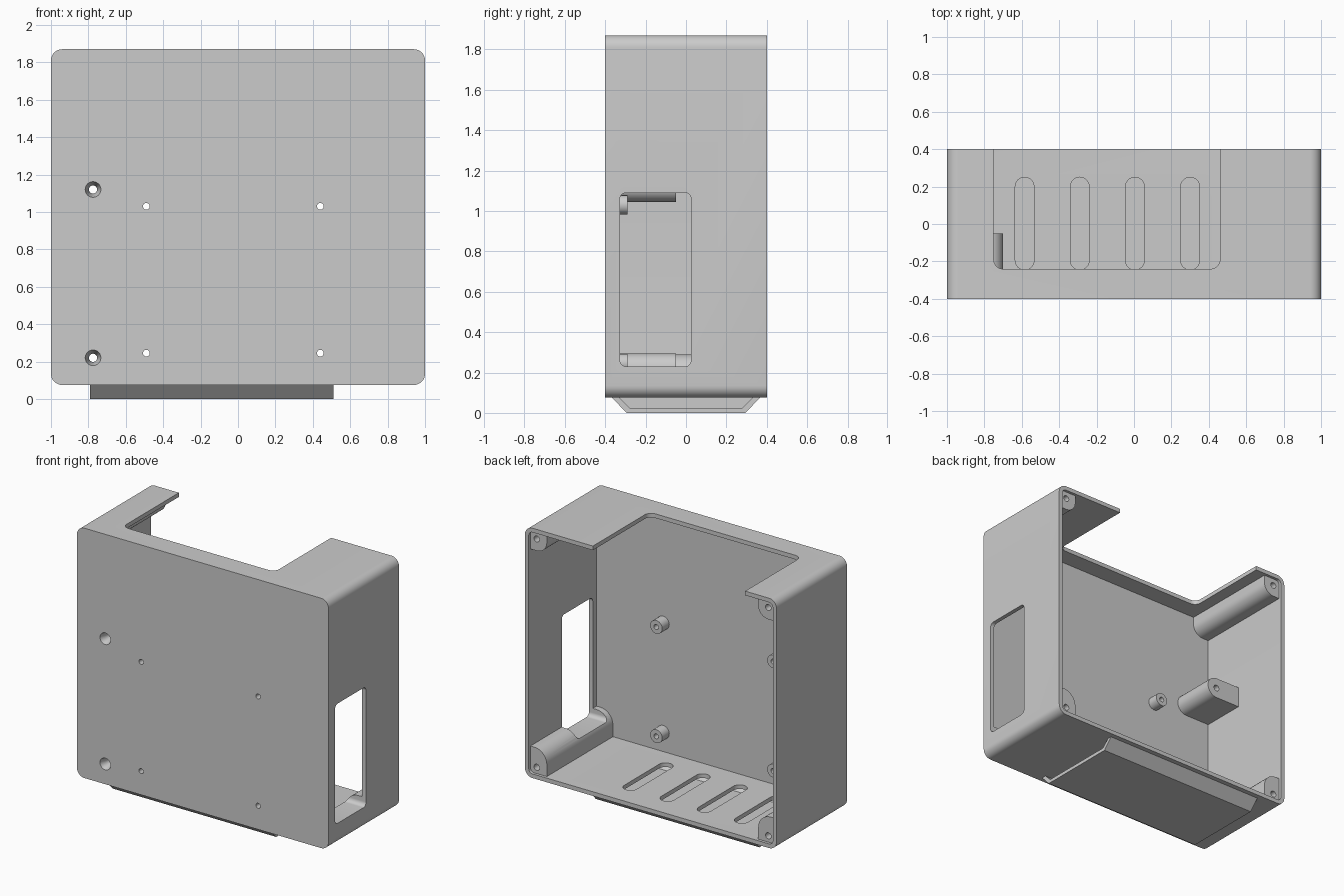
import bpy, bmesh, math

if "Cube" in bpy.data.objects:
    bpy.data.objects.remove(bpy.data.objects["Cube"])

grey = bpy.data.materials.new("plain grey")
grey.use_nodes = True
COLOUR = (0.6, 0.6, 0.6, 1)
grey.diffuse_color = COLOUR
grey.node_tree.nodes["Principled BSDF"].inputs["Base Color"].default_value = COLOUR


def rounded(u0, u1, v0, v1, radii, steps=8):
    """Rectangle with a radius per corner, counter-clockwise from upper right."""
    if not isinstance(radii, (list, tuple)):
        radii = [radii] * 4
    pts = []
    for i, r in enumerate(radii):
        cu = u1 - r if i in (0, 3) else u0 + r
        cv = v1 - r if i in (0, 1) else v0 + r
        for k in range(steps + 1 if r else 1):
            a = math.pi / 2 * (i + k / steps)
            pts.append((cu + r * math.cos(a), cv + r * math.sin(a)))
    return pts


def circle(u, v, r):
    return rounded(u - r, u + r, v - r, v + r, r, 6)


def prism(name, pts, axis, lo, hi, end_pts=None):
    """Loft a profile along an axis, to a second profile if one is given."""
    def place(p, t):
        return {"x": (t, p[0], p[1]), "y": (p[0], t, p[1]), "z": (p[0], p[1], t)}[axis]
    bm = bmesh.new()
    a = [bm.verts.new(place(p, lo)) for p in pts]
    b = [bm.verts.new(place(p, hi)) for p in end_pts or pts]
    bm.faces.new(a)
    bm.faces.new(b)
    for i in range(len(a)):
        j = (i + 1) % len(a)
        bm.faces.new((a[i], a[j], b[j], b[i]))
    bmesh.ops.remove_doubles(bm, verts=bm.verts, dist=1e-5)
    bmesh.ops.recalc_face_normals(bm, faces=bm.faces)
    mesh = bpy.data.meshes.new(name)
    bm.to_mesh(mesh)
    bm.free()
    mesh.materials.append(grey)
    obj = bpy.data.objects.new(name, mesh)
    bpy.context.collection.objects.link(obj)
    return obj


def activate(obj):
    bpy.ops.object.select_all(action="DESELECT")
    obj.select_set(True)
    bpy.context.view_layer.objects.active = obj


def finish(obj, cutters=()):
    """Cut the part, drop the cutters and shade it."""
    activate(obj)
    for cutter in cutters:
        mod = obj.modifiers.new("cut", "BOOLEAN")
        mod.operation, mod.solver, mod.object = "DIFFERENCE", "EXACT", cutter
        bpy.ops.object.modifier_apply(modifier=mod.name)
        bpy.data.objects.remove(cutter)
    activate(obj)
    bpy.ops.object.shade_smooth_by_angle(angle=math.radians(30))


WALL = 0.03
BOTTOM, TOP, BACK = 0.075, 1.87, 0.4
PLATE = -BACK + WALL
SCREWS = [(-0.775, 0.22), (-0.775, 1.12)]
MOUNTS = [(x, z) for x in (-0.49, 0.44) for z in (0.245, 1.03)]


def window_cutter():
    return prism("window_cutter", rounded(-0.327, 0.025, 0.23, 1.09, 0.03), "x", 0.8, 1.1)


def screw_cutters(x, z):
    sink = prism("sink_cutter", circle(x, z, 0.045), "y", -0.41, -0.33, circle(x, z, 0.022))
    hole = prism("hole_cutter", circle(x, z, 0.022), "y", -0.5, 0.1)
    return [sink, hole]


# Open-backed case with window, top opening, floor slots and screw holes
case = prism("case", rounded(-1, 1, BOTTOM, TOP, 0.06), "y", -BACK, BACK)
cuts = [
    prism("cavity", rounded(-1 + WALL, 1 - WALL, BOTTOM + WALL, TOP - WALL, 0.03), "y", PLATE, 0.5),
    prism("top_cutter", rounded(-0.75, 0.46, -0.24, 0.6, 0.05), "z", 1.75, 2),
    window_cutter(),
]
for i in range(4):
    x = -0.585 + i * 0.295
    cuts.append(prism("slot_cutter", rounded(x - 0.05, x + 0.05, -0.245, 0.25, 0.05), "z", 0, 0.2))
for x, z in SCREWS:
    cuts += screw_cutters(x, z)
for x, z in MOUNTS:
    cuts.append(prism("mount_cutter", circle(x, z, 0.018), "y", -0.5, -0.2))
finish(case, cuts)

# Lid screw posts in the four corners, slightly below the rim
for side, word in ((1, "left"), (-1, "right")):
    for level, v0, v1, hole_z, radii in (
        ("lower", 0.095, 0.29, 0.15, (0, 0.1, 0, 0)),
        ("upper", 1.705, 1.85, 1.79, (0, 0, 0.08, 0)),
    ):
        pts = [(side * u, v) for u, v in rounded(0.84, 0.98, v0, v1, radii)]
        post = prism(f"{level}_{word}_corner_post", pts, "y", PLATE - 0.01, BACK - 0.02)
        cuts = [prism("hole_cutter", circle(side * 0.92, hole_z, 0.022), "y", 0.15, 0.5)]
        if side > 0 and level == "lower":
            cuts.append(window_cutter())
        finish(post, cuts)

# Round-nosed screw pillars against the right wall
for (x, z), word in zip(SCREWS, ("lower", "upper")):
    nose = rounded(-0.98, x + 0.075, z - 0.075, z + 0.075, (0.075, 0, 0, 0.075))
    pillar = prism(f"{word}_screw_pillar", nose, "y", PLATE - 0.01, -0.05)
    finish(pillar, screw_cutters(x, z))

# Short board standoffs
for i, (x, z) in enumerate(MOUNTS):
    standoff = prism(f"standoff_{i + 1}", circle(x, z, 0.048), "y", PLATE - 0.01, -0.29)
    finish(standoff, [prism("hole_cutter", circle(x, z, 0.018), "y", -0.5, 0)])

# Air hood under the floor, open at its left end
outer = [(-0.37, 0.08), (-0.295, 0), (0.295, 0), (0.37, 0.08)]
inner = [(-0.36, 0.105), (-0.28, 0.025), (0.28, 0.025), (0.36, 0.105)]
hood = prism("air_hood", outer, "x", -0.79, 0.51)
finish(hood, [prism("hood_cutter", inner, "x", -0.765, 0.6)])
